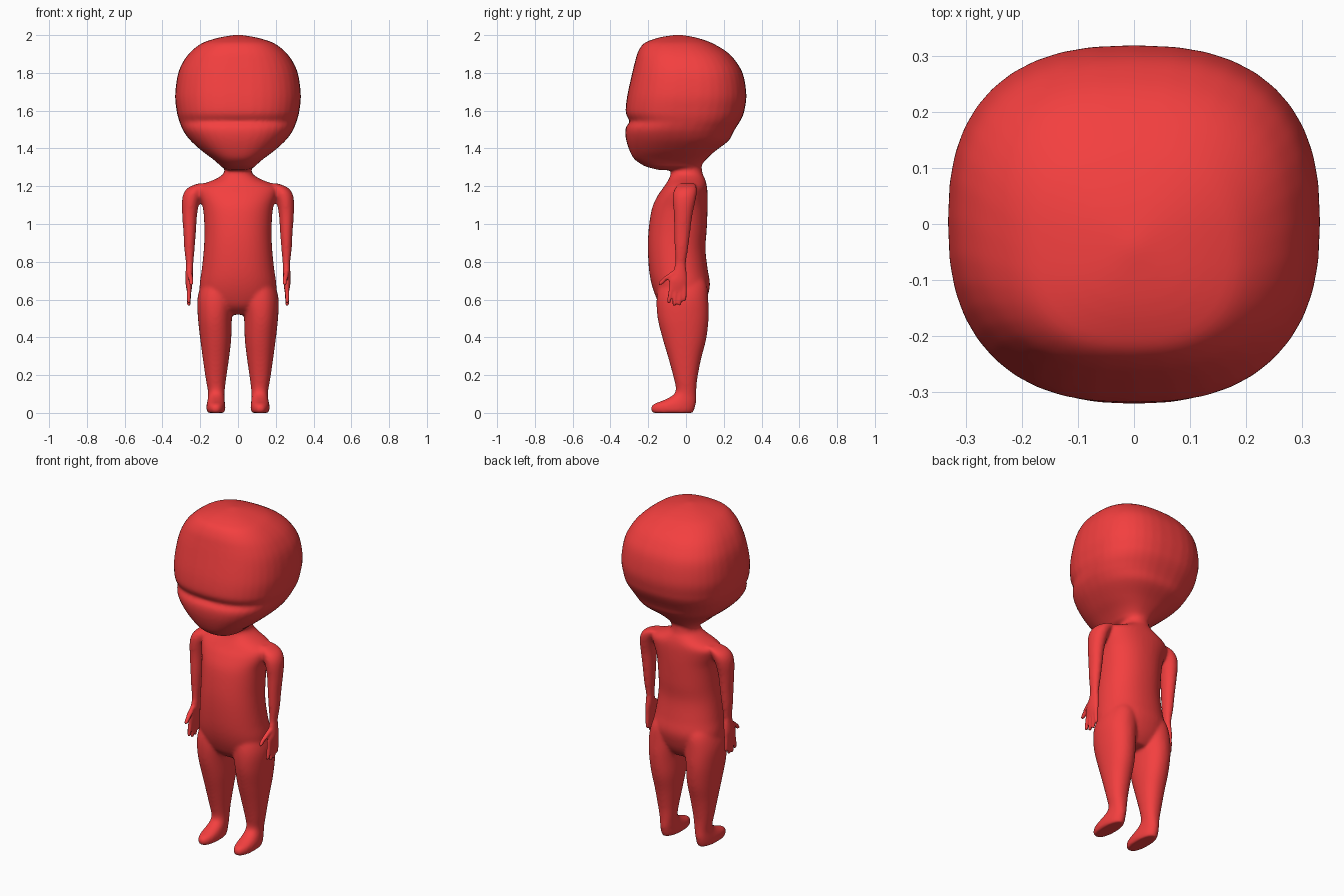
import bpy, bmesh, math

N = 40


def smooth_rings(keys, steps=5):
    """Catmull-Rom interpolation between key cross-sections."""
    out = []
    for i in range(len(keys) - 1):
        p0, p1, p2 = keys[max(i - 1, 0)], keys[i], keys[i + 1]
        p3 = keys[min(i + 2, len(keys) - 1)]
        for s in range(steps):
            t = s / steps
            out.append([0.5 * (2 * b + (c - a) * t + (2 * a - 5 * b + 4 * c - d) * t * t
                               + (3 * b - a - 3 * c + d) * t ** 3)
                        for a, b, c, d in zip(p0, p1, p2, p3)])
    out.append(list(keys[-1]))
    return out


def loft(bm, keys, power=2.0, side=1):
    """Keys: (z, x centre, x half width, y front, y back)."""
    rows = []
    e = 2 / power
    for z, cx, hx, yf, yb in smooth_rings(keys):
        row = []
        for k in range(N):
            a = 2 * math.pi * k / N
            c, s = math.cos(a), math.sin(a)
            x = cx + hx * math.copysign(abs(c) ** e, c)
            y = (yf + yb) / 2 + (yb - yf) / 2 * math.copysign(abs(s) ** e, s)
            row.append(bm.verts.new((side * x, y, z)))
        rows.append(row)
    for r0, r1 in zip(rows, rows[1:]):
        for k in range(N):
            j = (k + 1) % N
            bm.faces.new((r0[k], r0[j], r1[j], r1[k]))
    bm.faces.new(rows[0][::-1])
    bm.faces.new(rows[-1])


bm = bmesh.new()

# Head with flat face, mouth crease and round back
loft(bm, [
    (1.285, 0, .05, -.14, .06), (1.30, 0, .085, -.20, .08), (1.315, 0, .10, -.235, .085),
    (1.345, 0, .135, -.275, .11), (1.386, 0, .19, -.298, .155), (1.44, 0, .25, -.316, .225),
    (1.485, 0, .285, -.322, .25), (1.515, 0, .30, -.317, .268), (1.542, 0, .31, -.299, .285),
    (1.57, 0, .319, -.313, .30), (1.60, 0, .325, -.320, .309), (1.68, 0, .333, -.311, .32),
    (1.79, 0, .319, -.287, .303), (1.86, 0, .29, -.270, .265), (1.91, 0, .252, -.255, .218),
    (1.952, 0, .20, -.228, .15), (1.973, 0, .15, -.188, .10), (1.99, 0, .085, -.13, .04),
    (2.002, 0, .01, -.05, -.03)], 2.5)

# Neck and torso
loft(bm, [
    (.52, 0, .09, -.08, .06), (.56, 0, .15, -.13, .09), (.61, 0, .195, -.158, .112),
    (.68, 0, .203, -.182, .127), (.76, 0, .192, -.196, .115), (.87, 0, .181, -.202, .103),
    (.97, 0, .178, -.198, .11), (1.08, 0, .185, -.181, .114), (1.15, 0, .205, -.15, .114),
    (1.19, 0, .21, -.122, .112), (1.215, 0, .175, -.105, .108), (1.24, 0, .115, -.09, .10),
    (1.27, 0, .075, -.08, .087), (1.32, 0, .07, -.075, .082), (1.38, 0, .07, -.07, .08)], 2.2)

for side in (1, -1):
    # Leg and foot
    loft(bm, [
        (0, .117, .045, -.178, .038), (.02, .117, .05, -.188, .045), (.045, .117, .049, -.175, .052),
        (.065, .116, .046, -.125, .055), (.09, .115, .043, -.075, .055), (.12, .115, .045, -.054, .055),
        (.18, .117, .054, -.064, .06), (.285, .117, .069, -.092, .08), (.39, .118, .082, -.123, .107),
        (.50, .122, .09, -.15, .12), (.60, .118, .097, -.156, .118), (.68, .11, .085, -.14, .11),
        (.74, .10, .06, -.10, .08)], 2.15, side)
    # Arm down to the palm
    loft(bm, [
        (.635, .258, .010, -.088, .000), (.66, .259, .015, -.093, .004), (.70, .260, .019, -.090, .006),
        (.735, .258, .020, -.073, .004), (.79, .256, .020, -.058, .000), (.87, .257, .028, -.060, .012),
        (.95, .256, .033, -.063, .022), (1.05, .256, .040, -.065, .035), (1.12, .250, .047, -.07, .05),
        (1.165, .237, .050, -.068, .058), (1.195, .215, .045, -.055, .058),
        (1.215, .18, .03, -.035, .05)], 2.0, side)
    # Four fingers
    for y, tip, lean in ((-.079, .578, -.012), (-.054, .564, -.008), (-.030, .568, -.004), (-.008, .590, 0)):
        loft(bm, [(z, .260, r, y + lean * f - r, y + lean * f + r) for z, r, f in
                  ((tip, .003, 1), (tip + .006, .009, 1), (tip + .03, .011, .7),
                   (.65, .012, .1), (.69, .011, 0))], 2, side)
    # Thumb
    loft(bm, [(.675, .248, .004, -.150, -.140), (.682, .247, .010, -.150, -.122),
              (.70, .248, .012, -.138, -.102), (.72, .252, .014, -.115, -.075),
              (.75, .256, .014, -.075, -.04)], 2, side)

mesh = bpy.data.meshes.new("parts")
bmesh.ops.recalc_face_normals(bm, faces=bm.faces[:])
bm.to_mesh(mesh)
bm.free()
parts = bpy.data.objects.new("parts", mesh)
bpy.context.collection.objects.link(parts)

# Fuse all the parts into one skin
fuse = parts.modifiers.new("fuse", 'REMESH')
fuse.mode = 'VOXEL'
fuse.voxel_size = .0075
deps = bpy.context.evaluated_depsgraph_get()
skin = bpy.data.meshes.new_from_object(parts.evaluated_get(deps))
bpy.data.objects.remove(parts)
figure = bpy.data.objects.new("childlike_figure", skin)
bpy.context.collection.objects.link(figure)

# Soften the joints, leaving the hands crisp
body = figure.vertex_groups.new(name="body")
hands = figure.vertex_groups.new(name="hands")
for v in skin.vertices:
    in_hand = abs(v.co.x) > .222 and v.co.z < .78
    (hands if in_hand else body).add([v.index], 1, 'REPLACE')
for group, count in (("body", 16), ("hands", 3)):
    soft = figure.modifiers.new("soften_" + group, 'SMOOTH')
    soft.factor = .5
    soft.iterations = count
    soft.vertex_group = group

skin.polygons.foreach_set("use_smooth", [True] * len(skin.polygons))
red = bpy.data.materials.new("red")
red.diffuse_color = (.9, .05, .05, 1)
skin.materials.clear()
skin.materials.append(red)
